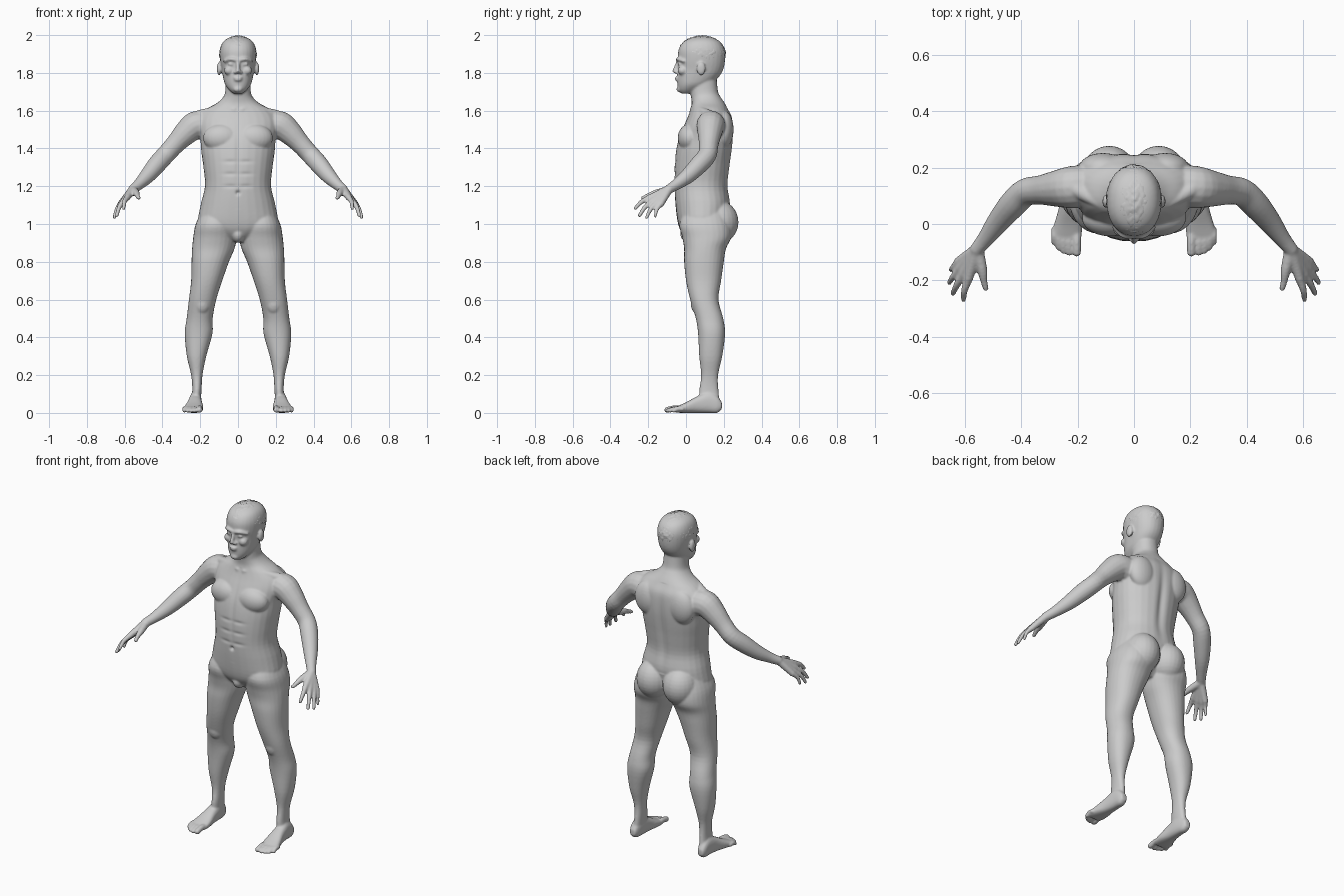
import bpy, bmesh, math, random
from mathutils import Vector, Matrix

random.seed(4)
SIDES = 28
bm = bmesh.new()


def catmull(rows, steps=4):
    """Smooth interpolation through rows of numbers."""
    pts = [rows[0]] + list(rows) + [rows[-1]]
    out = []
    for i in range(1, len(pts) - 2):
        for k in range(steps):
            t = k / steps
            out.append([0.5 * (2 * b + (c - a) * t + (2 * a - 5 * b + 4 * c - d) * t * t
                               + (3 * b - a - 3 * c + d) * t ** 3)
                        for a, b, c, d in zip(*pts[i - 1:i + 3])])
    return out + [list(rows[-1])]


def skin(rings):
    loops = [[bm.verts.new(p) for p in ring] for ring in rings]
    n = len(loops[0])
    faces = [bm.faces.new(loops[0][::-1]), bm.faces.new(loops[-1])]
    for a, b in zip(loops, loops[1:]):
        faces += [bm.faces.new((a[i], a[(i + 1) % n], b[(i + 1) % n], b[i])) for i in range(n)]
    bmesh.ops.recalc_face_normals(bm, faces=faces)


def stack(rows, axis='Z', power=2.2):
    """Sections (t, a0, a1, b0, b1): bounds across each slice along an axis."""
    rings = []
    for t, a0, a1, b0, b1 in catmull(rows):
        ring = []
        for i in range(SIDES):
            w = 2 * math.pi * i / SIDES
            c, s = math.cos(w), math.sin(w)
            a = (a0 + a1) / 2 + (a1 - a0) / 2 * math.copysign(abs(c) ** (2 / power), c)
            b = (b0 + b1) / 2 + (b1 - b0) / 2 * math.copysign(abs(s) ** (2 / power), s)
            ring.append((a, b, t) if axis == 'Z' else (a, t, b))
        rings.append(ring)
    skin(rings)


def blob(center, radii):
    m = Matrix.Translation(center) @ Matrix.Diagonal((*radii, 1))
    bmesh.ops.create_uvsphere(bm, u_segments=24, v_segments=16, radius=1, matrix=m)


def limb(rows):
    """Round tube through (x, y, z, radius) with rounded ends."""
    pts = catmull(rows)
    rings = []
    for i, p in enumerate(pts):
        d = Vector(pts[min(i + 1, len(pts) - 1)][:3]) - Vector(pts[max(i - 1, 0)][:3])
        q = d.to_track_quat('Z', 'Y')
        rings.append([Vector(p[:3]) + q @ Vector((math.cos(w) * p[3], math.sin(w) * p[3], 0))
                      for w in (2 * math.pi * k / 16 for k in range(16))])
    skin(rings)
    for p in (rows[0], rows[-1]):
        blob(p[:3], (p[3],) * 3)


# --- one side: leg
stack([(1.08, .04, .185, .0, .2), (1.0, .015, .224, -.035, .235), (.93, .008, .237, -.02, .24),
       (.87, .018, .243, -.01, .212), (.8, .048, .246, -.01, .2), (.7, .083, .248, 0, .186),
       (.6, .115, .26, .022, .172), (.5, .134, .272, .052, .197), (.42, .135, .282, .064, .207),
       (.3, .168, .271, .07, .192), (.2, .188, .248, .08, .17), (.12, .193, .242, .07, .172),
       (.05, .198, .25, .07, .18)])
# kneecap and buttock
blob((.19, .065, .58), (.045, .04, .06))
blob((.088, .17, 1.01), (.1, .108, .115))
# foot and toes
stack([(.19, .21, .245, .02, .055), (.165, .2, .254, 0, .09), (.12, .193, .258, 0, .11),
       (.06, .19, .266, 0, .088), (0, .183, .283, 0, .056), (-.045, .186, .293, .001, .036),
       (-.06, .192, .285, .004, .03)], 'Y', 2.5)
for x, y, r in ((.203, -.1, .016), (.23, -.103, .011), (.25, -.096, .011),
                (.268, -.084, .011), (.284, -.064, .011)):
    limb([(x, -.02, .02, r), (x, (y - .02) / 2, .024, r), (x, y, r, r)])

# --- one side: arm
limb([(.17, .135, 1.52, .075), (.225, .13, 1.522, .075), (.28, .125, 1.478, .064),
      (.335, .12, 1.42, .052), (.385, .112, 1.365, .05), (.43, .07, 1.315, .049),
      (.48, .01, 1.255, .041), (.525, -.05, 1.21, .03), (.557, -.09, 1.184, .025)])
# palm bones and fingers
for knuckle, tip, r in (((.588, -.195, 1.138), (.605, -.268, 1.083), .0125),
                        ((.605, -.178, 1.122), (.642, -.246, 1.045), .0125),
                        ((.617, -.156, 1.11), (.655, -.208, 1.035), .012),
                        ((.622, -.133, 1.106), (.65, -.163, 1.042), .011)):
    k, t = Vector(knuckle), Vector(tip)
    limb([(.557, -.09, 1.184, .022), (*k, .017)])
    limb([(*k, .016), (*(k.lerp(t, .5) + Vector((.005, -.005, .006))), r), (*t, r * .8)])
limb([(.553, -.1, 1.178, .022), (.538, -.165, 1.162, .018), (.533, -.2, 1.15, .013),
      (.526, -.228, 1.138, .011)])

# --- one side: chest, shoulder blade, collar bone, face details
blob((.085, .02, 1.455), (.1, .064, .075))
blob((.11, .2, 1.5), (.085, .052, .1))
limb([(.02, .03, 1.605, .012), (.1, .06, 1.612, .013), (.2, .12, 1.575, .03)])
blob((.1, .08, 1.822), (.012, .024, .036))
blob((.036, -.03, 1.846), (.018, .014, .01))
blob((.013, -.048, 1.803), (.011, .014, .009))
limb([(.008, -.045, 1.868, .009), (.04, -.04, 1.873, .01), (.07, -.012, 1.862, .008)])
blob((.048, -.018, 1.812), (.026, .026, .024))

# mirror everything so far
geo = bmesh.ops.duplicate(bm, geom=bm.verts[:] + bm.edges[:] + bm.faces[:])['geom']
for v in geo:
    if isinstance(v, bmesh.types.BMVert):
        v.co.x *= -1
bmesh.ops.reverse_faces(bm, faces=[f for f in geo if isinstance(f, bmesh.types.BMFace)])

# --- torso and neck
stack([(z, -w, w, a, b) for z, w, a, b in (
    (.905, .06, .02, .15), (.95, .15, -.02, .19), (1.0, .21, -.042, .215), (1.1, .198, -.056, .235),
    (1.2, .175, -.062, .222), (1.3, .183, -.062, .232), (1.38, .194, -.055, .243),
    (1.45, .2, -.04, .25), (1.52, .215, -.012, .25), (1.57, .205, .01, .243),
    (1.61, .165, .024, .222), (1.64, .112, .03, .205), (1.67, .08, .027, .185),
    (1.7, .068, .022, .17), (1.77, .064, .02, .162))])
blob((0, .02, .945), (.035, .05, .045))
# --- head, nose, lips, chin
stack([(z, -w, w, a, b) for z, w, a, b in (
    (1.69, .024, -.025, .03), (1.71, .047, -.04, .07), (1.74, .069, -.045, .13),
    (1.78, .08, -.046, .175), (1.82, .087, -.042, .198), (1.87, .095, -.043, .207),
    (1.92, .096, -.04, .205), (1.96, .082, -.018, .185), (1.983, .055, .02, .15),
    (1.993, .02, .06, .11))])
limb([(0, -.04, 1.868, .008), (0, -.052, 1.835, .01), (0, -.06, 1.81, .0125)])
blob((0, -.046, 1.774), (.025, .014, .006))
blob((0, -.045, 1.762), (.021, .014, .006))
blob((0, -.034, 1.714), (.025, .016, .017))

grey = bpy.data.materials.new("neutral_grey")
grey.diffuse_color = (.6, .6, .6, 1)


def finish(name, mesh_bm):
    me = bpy.data.meshes.new(name)
    mesh_bm.to_mesh(me)
    mesh_bm.free()
    me.materials.append(grey)
    ob = bpy.data.objects.new(name, me)
    bpy.context.collection.objects.link(ob)
    bpy.ops.object.select_all(action='DESELECT')
    bpy.context.view_layer.objects.active = ob
    ob.select_set(True)
    return ob


# fuse all parts into one smooth skin
body = finish("body", bm)
rm = body.modifiers.new("fuse", 'REMESH')
rm.mode, rm.voxel_size, rm.use_smooth_shade = 'VOXEL', .0055, True
sm = body.modifiers.new("soften", 'SMOOTH')
sm.factor, sm.iterations = .5, 7
for m in ("fuse", "soften"):
    bpy.ops.object.modifier_apply(modifier=m)


def bump(t, c, w):
    return math.exp(-((t - c) / w) ** 2)


# spine groove, breastbone, belly muscles and navel
moves = []
for v in body.data.vertices:
    x, y, z = v.co
    if abs(x) < .17 and 1.08 < z < 1.62:
        if v.normal.y > .3:
            moves.append((v, -.012 * bump(x, 0, .022) * bump(z, 1.34, .2)))
        elif v.normal.y < -.3:
            d = .006 * bump(x, 0, .014) * bump(z, 1.36, .17) + .012 * bump(x, 0, .011) * bump(z, 1.165, .011)
            d += .004 * bump(abs(x), .04, .035) * sum(bump(z, c, .01) for c in (1.2, 1.265, 1.33))
            moves.append((v, d))
for v, d in moves:
    v.co.y += d
bpy.ops.object.shade_smooth()

# --- short tousled hair
hb = bmesh.new()
bmesh.ops.create_icosphere(hb, subdivisions=5, radius=1, matrix=Matrix.Translation((0, .083, 1.898))
                           @ Matrix.Diagonal((.098, .127, .099, 1)))
bmesh.ops.delete(hb, geom=[v for v in hb.verts if v.co.z < 1.945 - .5 * (v.co.y + .04)], context='VERTS')
for v in hb.verts:
    v.co += v.normal * random.uniform(-.003, .003)
finish("hair", hb)
bpy.ops.object.shade_smooth()
